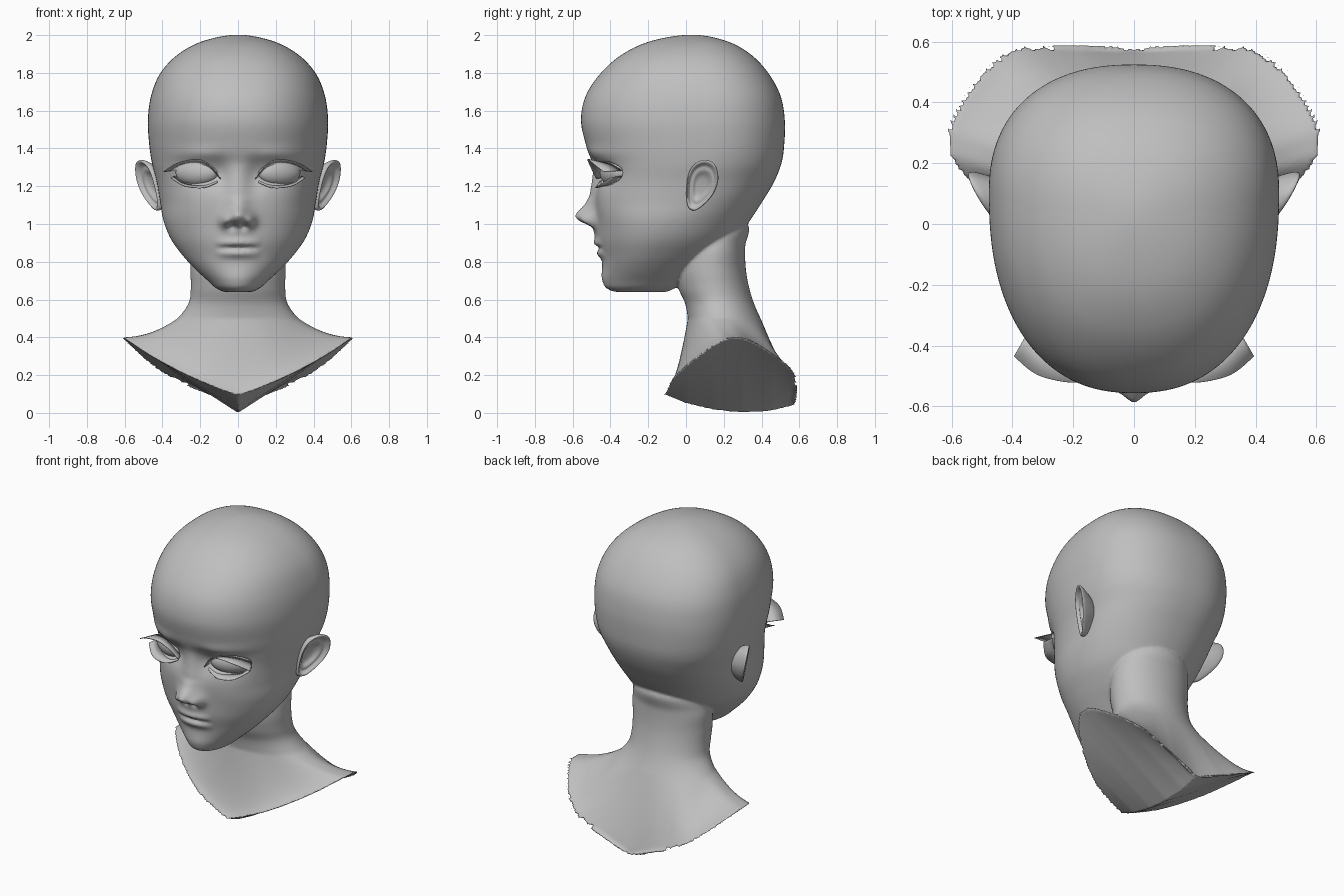
import bpy, bmesh
from math import sin, cos, pi, exp, copysign, radians
from mathutils import Vector

cube = bpy.data.objects.get("Cube")
if cube:
    bpy.data.objects.remove(cube)

clay = bpy.data.materials.new("clay grey")
clay.use_nodes = True
clay.diffuse_color = (.52, .52, .52, 1)
for node in clay.node_tree.nodes:
    if node.type == 'BSDF_PRINCIPLED':
        node.inputs["Base Color"].default_value = clay.diffuse_color
        node.inputs["Roughness"].default_value = .7

SIDES = 320


def spline(points, steps, before, after):
    """Smooth curve through rows of numbers, with a phantom row at each end."""
    rows, out = [before] + points + [after], []
    for i in range(1, len(rows) - 2):
        for step in range(steps):
            t = step / steps
            out.append([.5 * (2 * b + (c - a) * t + (2 * a - 5 * b + 4 * c - d) * t * t
                              + (3 * b - a - 3 * c + d) * t ** 3)
                        for a, b, c, d in zip(*rows[i - 1:i + 3])])
    return out + [list(points[-1])]


def ramp(value, points):
    """Straight-line interpolation through (position, value) pairs."""
    if value <= points[0][0]:
        return points[0][1]
    for (a, fa), (b, fb) in zip(points, points[1:]):
        if value <= b:
            return fa + (fb - fa) * (value - a) / (b - a)
    return points[-1][1]


def bump(value, centre, size):
    return exp(-.5 * ((value - centre) / size) ** 2)


def loft(bm, rings, closed=True):
    grid = [[bm.verts.new(p) for p in ring] for ring in rings]
    count = len(grid[0])
    for low, high in zip(grid, grid[1:]):
        for i in range(count if closed else count - 1):
            j = (i + 1) % count
            bm.faces.new((low[i], low[j], high[j], high[i]))


def finish(name, bm):
    bmesh.ops.remove_doubles(bm, verts=bm.verts, dist=.00002)
    bmesh.ops.recalc_face_normals(bm, faces=bm.faces)
    for face in bm.faces:
        face.smooth = True
    mesh = bpy.data.meshes.new(name)
    bm.to_mesh(mesh)
    bm.free()
    mesh.materials.append(clay)
    obj = bpy.data.objects.new(name, mesh)
    bpy.context.scene.collection.objects.link(obj)
    return obj


def egg_ring(row, squareness, relief=None):
    """Horizontal ring with its own front, back, half width and widest place."""
    z, front, back, width, middle = row
    power, ring = 2 / squareness, []
    for i in range(SIDES):
        c, s = cos(2 * pi * i / SIDES), sin(2 * pi * i / SIDES)
        x = width * copysign(abs(s) ** power, s)
        reach = (front if c > 0 else back) - middle
        y = middle + reach * abs(c) ** power
        if relief and c > 0:
            y += relief(abs(x), z) * min(1, 3 * c)
        ring.append(Vector((x, y, z)))
    return ring


NOSE = [(.90, 0), (.95, .013), (.975, .022), (.995, .05), (1.015, .092), (1.04, .112),
        (1.06, .1), (1.1, .055), (1.15, .024), (1.22, .012), (1.32, 0)]


def face_relief(x, z):
    """Depth of the facial features; negative is forward."""
    d = -ramp(z, NOSE) * bump(x, 0, ramp(z, [(1, .048), (1.25, .033)]))
    d -= .04 * bump(x, .066, .02) * bump(z, 1.015, .024)      # nostril wings
    d += .035 * bump(x, .03, .014) * bump(z, .99, .012)       # nostrils
    d += .03 * bump(x, .19, .09) * bump(z, 1.27, .05)         # sockets
    d += .022 * bump(x, .095, .035) * bump(z, 1.26, .06)
    d -= .012 * bump(x, .2, .1) * bump(z, 1.37, .025)         # brows
    d -= .013 * bump(x, .27, .09) * bump(z, 1.1, .08)         # cheekbones
    d -= .008 * bump(x, 0, .1) * bump(z, .89, .05)            # mouth
    lips = max(0, 1 - (x / .125) ** 2)
    d -= lips * (.02 * bump(z, .9, .014) + .02 * bump(z, .843, .016))
    d += lips * .017 * bump(z, .872, .007)
    d -= .01 * bump(x, 0, .07) * bump(z, .715, .035)          # chin
    u = (x - .217) / .108                                     # eye openings
    if abs(u) < 1:
        dz = z - 1.27 - .012 * u
        half = (.056 if dz > 0 else .048) * (1 - u * u) ** .8
        d += .05 * max(0, min(1, (half - abs(dz)) / .012 + .3))
    return d


def flipped(row):
    z, front, back, width, middle = row
    return (z, back, front, -width, middle)


# Skull and face: height, front, back, half width, widest place
HEAD = [(.65, -.25, -.25, 0, -.25), (.64, -.36, -.12, .065, -.25), (.66, -.418, -.06, .115, -.24),
        (.7, -.434, 0, .16, -.22), (.76, -.44, .08, .225, -.2), (.83, -.445, .18, .29, -.17),
        (.92, -.465, .27, .355, -.12), (1.02, -.475, .34, .395, -.07), (1.12, -.485, .405, .413, 0),
        (1.22, -.49, .465, .43, .04), (1.32, -.497, .505, .455, .08), (1.42, -.53, .52, .47, .1),
        (1.55, -.556, .523, .477, .1), (1.68, -.53, .5, .46, .1), (1.8, -.45, .435, .41, .08),
        (1.9, -.335, .34, .315, .06), (1.97, -.18, .21, .18, .05), (2.002, .03, .03, 0, .03)]
bust = bmesh.new()
rows = spline(HEAD, 10, flipped(HEAD[1]), flipped(HEAD[-2]))
loft(bust, [egg_ring(r, ramp(r[0], [(.75, 2), (1.3, 2.3)]), face_relief) for r in rows])

# Neck, flowing out to the shoulder rim
NECK = [(1.08, .15, .15, 0, .15), (1, 0, .325, .2, .16), (.88, -.04, .313, .25, .15),
        (.76, -.06, .317, .252, .14), (.66, -.04, .335, .25, .15), (.58, -.005, .36, .262, .17),
        (.5, .01, .395, .32, .2)]
neck = [egg_ring(r, 2) for r in spline(NECK, 6, flipped(NECK[1]), (.44, .015, .43, .4, .23))]
RIM = [(0, -.12, .1), (.25, -.07, .19), (.46, .06, .3), (.59, .19, .385), (.615, .27, .4),
       (.6, .36, .38), (.5, .52, .28), (.4, .59, .2), (.2, .582, .11), (0, .572, .04)]
per_span = SIDES // 2 // 8
half_rim = spline(RIM, 40, (-.25, -.07, .19), (-.2, .582, .11))
KEEL = [(-.12, .1), (0, .05), (.15, .015), (.3, 0), (.45, .01), (.572, .04), (.6, .05)]
rim, keel = [], []
for i in range(SIDES):
    along = min(i, SIDES - i) / (SIDES // 2)
    x, y, z = half_rim[round(along * (len(half_rim) - 1))]
    rim.append(Vector((x if i <= SIDES // 2 else -x, y, z)))
    keel.append(Vector((0, y, ramp(y, KEEL))))
base = neck[-1]
for step in range(1, 17):
    t, ring = step / 16, []
    for i in range(SIDES):
        angle = 2 * pi * i / SIDES
        ease = 1.4 + .5 * cos(angle) + .6 * sin(angle) ** 2
        p = base[i].lerp(rim[i], t)
        p.z = base[i].z + (rim[i].z - base[i].z) * (1 - (1 - t) ** ease)
        ring.append(p)
    neck.append(ring)
# Cut underside, folding to a keel
for t in (.25, .5, .75, 1):
    neck.append([a.lerp(b, t) for a, b in zip(rim, keel)])
loft(bust, neck)
bust_obj = finish("head_and_bust", bust)
remesh = bust_obj.modifiers.new("blend", 'REMESH')
remesh.mode = 'VOXEL'
remesh.voxel_size = .009
remesh.use_smooth_shade = True
soften = bust_obj.modifiers.new("soften", 'SMOOTH')
soften.factor = .5
soften.iterations = 3

# Ear outline (depth, height) and its cross-section (scale, outward offset)
EAR = [(0, 1.15), (.008, 1.25), (.04, 1.315), (.1, 1.342), (.155, 1.315), (.173, 1.24),
       (.15, 1.165), (.1, 1.105), (.05, 1.07), (.012, 1.085)]
EAR_SECTION = [(0, -.12), (.55, -.11), (.85, -.045), (.98, -.014), (1, .004), (.94, .013), (.85, .004),
               (.76, -.018), (.64, -.01), (.52, -.018), (.4, -.034), (0, -.036)]
# Lash sheets: root edge and free edge
LASHES = {
    "upper_lash": ([(.1, -.44, 1.25), (.15, -.44, 1.3), (.215, -.42, 1.322), (.285, -.385, 1.315), (.34, -.34, 1.285)],
                   [(.09, -.475, 1.24), (.15, -.51, 1.315), (.215, -.52, 1.345), (.32, -.495, 1.325), (.395, -.435, 1.278)]),
    "lower_lash": ([(.11, -.44, 1.235), (.16, -.43, 1.215), (.22, -.41, 1.208), (.29, -.38, 1.22), (.335, -.34, 1.255)],
                   [(.11, -.46, 1.222), (.16, -.475, 1.2), (.21, -.48, 1.193), (.29, -.46, 1.205), (.355, -.4, 1.247)])}

for label, side in (("left", 1), ("right", -1)):
    # Ears
    outline = spline(EAR + EAR[:1], 4, EAR[-1], EAR[1])[:-1]
    rings = []
    for scale, out in EAR_SECTION:
        ring = []
        for y, z in outline:
            y, z = .085 + (y - .085) * scale, 1.2 + (z - 1.2) * scale
            ring.append((side * (.405 + .2 * (z - 1.08) + .55 * y + out), y, z))
        rings.append(ring)
    bm = bmesh.new()
    loft(bm, rings)
    ear = finish(label + "_ear", bm)
    ear.modifiers.new("round", 'SUBSURF').levels = 1

    # Eyeballs
    bm = bmesh.new()
    bmesh.ops.create_uvsphere(bm, u_segments=40, v_segments=24, radius=1)
    eye = finish(label + "_eye", bm)
    eye.scale = (.122, .06, .07)
    eye.rotation_euler.z = radians(25 * side)
    eye.location = (side * .217, -.382, 1.272)

    # Lashes
    for name, edges in LASHES.items():
        strips = []
        for edge in edges:
            curve = spline(edge, 5, edge[0], edge[-1])
            strips.append([(side * x, y, z) for x, y, z in curve])
        bm = bmesh.new()
        loft(bm, strips, closed=False)
        lash = finish(label + "_" + name, bm)
        lash.modifiers.new("thickness", 'SOLIDIFY').thickness = .004
